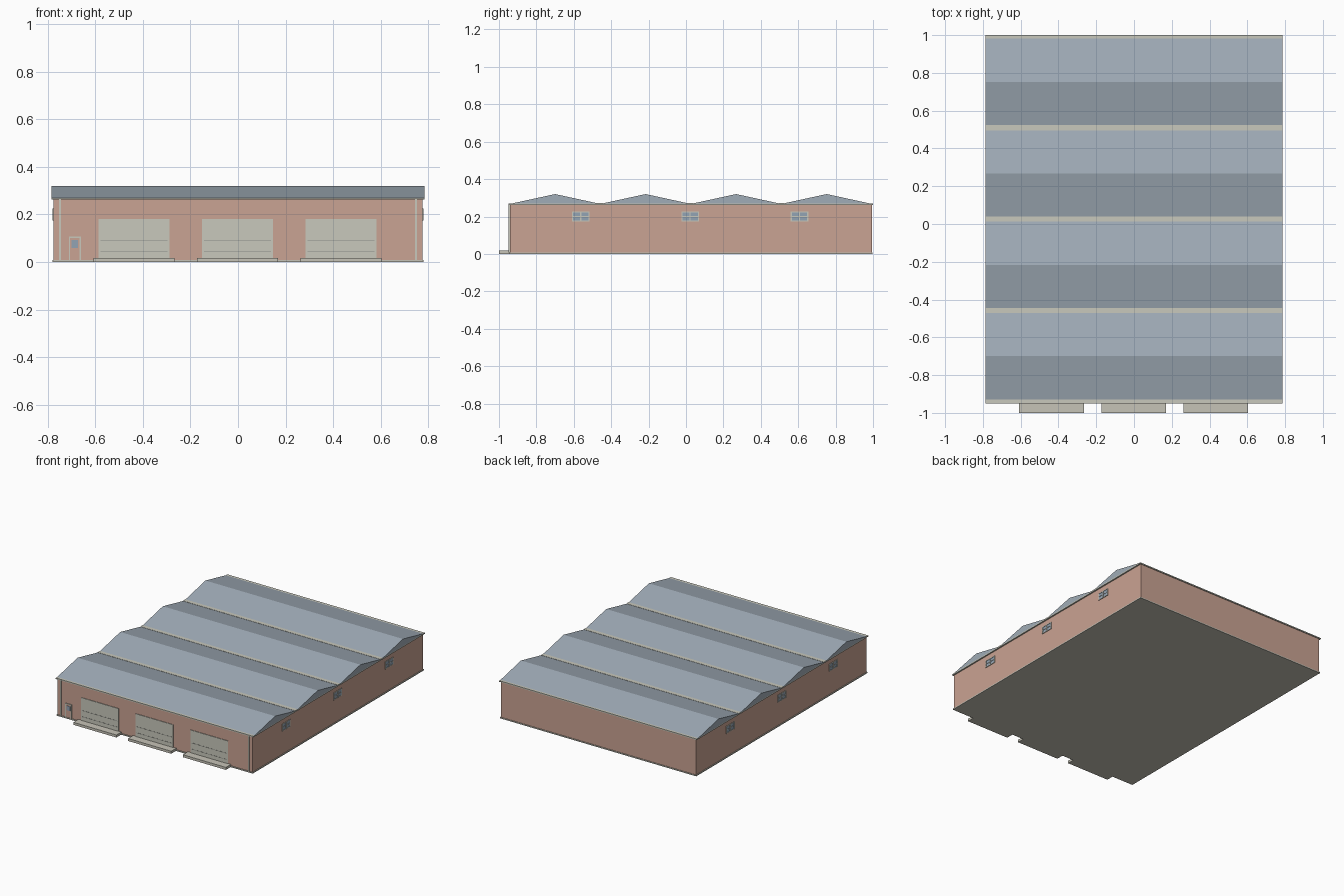
import bpy
import bmesh

cube = bpy.data.objects.get("Cube")
if cube:
    bpy.data.objects.remove(cube, do_unlink=True)


def material(name, rgb):
    """Flat material from 0-255 display values."""
    color = [((c / 255 + 0.055) / 1.055) ** 2.4 for c in rgb] + [1]
    mat = bpy.data.materials.new(name)
    mat.diffuse_color = color
    mat.use_nodes = True
    bsdf = mat.node_tree.nodes["Principled BSDF"]
    bsdf.inputs["Base Color"].default_value = color
    bsdf.inputs["Roughness"].default_value = 0.8
    return mat


BRICK = material("salmon brick", (202, 163, 147))
ROOF = material("blue grey roof", (160, 172, 183))
TRIM = material("pale trim", (200, 200, 188))
CONCRETE = material("concrete", (198, 195, 183))
GLASS = material("window glass", (146, 163, 180))
SEAM = material("door seam", (142, 144, 138))


def add_object(name, bm, mat):
    bmesh.ops.recalc_face_normals(bm, faces=bm.faces)
    mesh = bpy.data.meshes.new(name)
    bm.to_mesh(mesh)
    bm.free()
    mesh.materials.append(mat)
    obj = bpy.data.objects.new(name, mesh)
    bpy.context.collection.objects.link(obj)
    return obj


def box(name, x, y, z, mat):
    """Box from (min, max) pairs on each axis."""
    bm = bmesh.new()
    bmesh.ops.create_cube(bm, size=1)
    for v in bm.verts:
        v.co = [lo + (hi - lo) * (c + 0.5) for c, (lo, hi) in zip(v.co, (x, y, z))]
    return add_object(name, bm, mat)


HALF = 0.775          # wall half width
EDGE = 0.785          # roof half width
FRONT, BACK = -0.942, 0.994
EAVE, RIDGE = 0.27, 0.32
BAYS = 4
PITCH = (BACK - FRONT) / BAYS

# Shell: plinth, walls and eave band
box("plinth", (-0.78, 0.78), (FRONT - 0.005, BACK + 0.004), (0, 0.008), CONCRETE)
box("walls", (-HALF, HALF), (FRONT, BACK), (0.008, 0.264), BRICK)
box("eave_band", (-EDGE, EDGE), (FRONT - 0.007, BACK + 0.006), (0.262, EAVE), TRIM)

# Four roof bays, each a shallow gable between flat gutters
for i in range(BAYS):
    y0 = FRONT + i * PITCH + 0.012
    y1 = y0 + PITCH - 0.024
    bm = bmesh.new()
    profile = [(y0, EAVE), (y1, EAVE), ((y0 + y1) / 2, RIDGE)]
    face = bm.faces.new([bm.verts.new((-EDGE, y, z)) for y, z in profile])
    side = bmesh.ops.extrude_face_region(bm, geom=[face])
    moved = [g for g in side["geom"] if isinstance(g, bmesh.types.BMVert)]
    bmesh.ops.translate(bm, verts=moved, vec=(2 * EDGE, 0, 0))
    add_object(f"roof_bay_{i + 1}", bm, ROOF)
    if i:
        y = FRONT + i * PITCH
        box(f"valley_gutter_{i}", (-EDGE, EDGE), (y - 0.014, y + 0.014),
            (EAVE - 0.002, EAVE + 0.002), TRIM)

# Loading doors with panel seams, and a dock slab in front of each
for i, cx in enumerate((-0.437, -0.002, 0.433)):
    n = i + 1
    box(f"loading_door_{n}", (cx - 0.149, cx + 0.149), (FRONT - 0.004, FRONT),
        (0.008, 0.181), TRIM)
    for j, z in enumerate((0.046, 0.09)):
        box(f"door_seam_{n}_{j + 1}", (cx - 0.141, cx + 0.141),
            (FRONT - 0.005, FRONT), (z - 0.0015, z + 0.0015), SEAM)
    box(f"loading_dock_{n}", (cx - 0.171, cx + 0.171), (-1.0, FRONT),
        (0, 0.018), CONCRETE)

# Downpipes near the front corners
for side, s in (("left", 1), ("right", -1)):
    x = s * 0.748
    box(f"downpipe_{side}", (x - 0.004, x + 0.004), (FRONT - 0.006, FRONT),
        (0.008, 0.264), TRIM)

# Entrance door: frame, leaf and pane
DX = -0.686
for s in (-1, 1):
    x = DX + s * 0.0225
    box("entrance_jamb", (x - 0.003, x + 0.003), (FRONT - 0.005, FRONT),
        (0.008, 0.108), TRIM)
box("entrance_lintel", (DX - 0.0255, DX + 0.0255), (FRONT - 0.005, FRONT),
    (0.102, 0.108), TRIM)
box("entrance_leaf", (DX - 0.02, DX + 0.02), (FRONT - 0.002, FRONT),
    (0.008, 0.103), BRICK)
box("entrance_pane", (DX - 0.014, DX + 0.014), (FRONT - 0.004, FRONT),
    (0.06, 0.092), GLASS)

# Three windows on each long side: pane, frame and cross bars
for side, s in (("left", 1), ("right", -1)):
    for i, cy in enumerate((-0.563, 0.022, 0.607)):
        name = f"{side}_window_{i + 1}"

        def plate(part, y, z, depth, mat):
            x = sorted((s * HALF, s * (HALF + depth)))
            box(f"{name}_{part}", x, y, z, mat)

        plate("pane", (cy - 0.046, cy + 0.046), (0.174, 0.226), 0.002, GLASS)
        for y in (cy - 0.044, cy, cy + 0.044):
            plate("upright", (y - 0.003, y + 0.003), (0.174, 0.226), 0.005, TRIM)
        for z, h in ((0.1765, 0.0025), (0.2, 0.0015), (0.2235, 0.0025)):
            plate("rail", (cy - 0.047, cy + 0.047), (z - h, z + h), 0.0045, TRIM)
